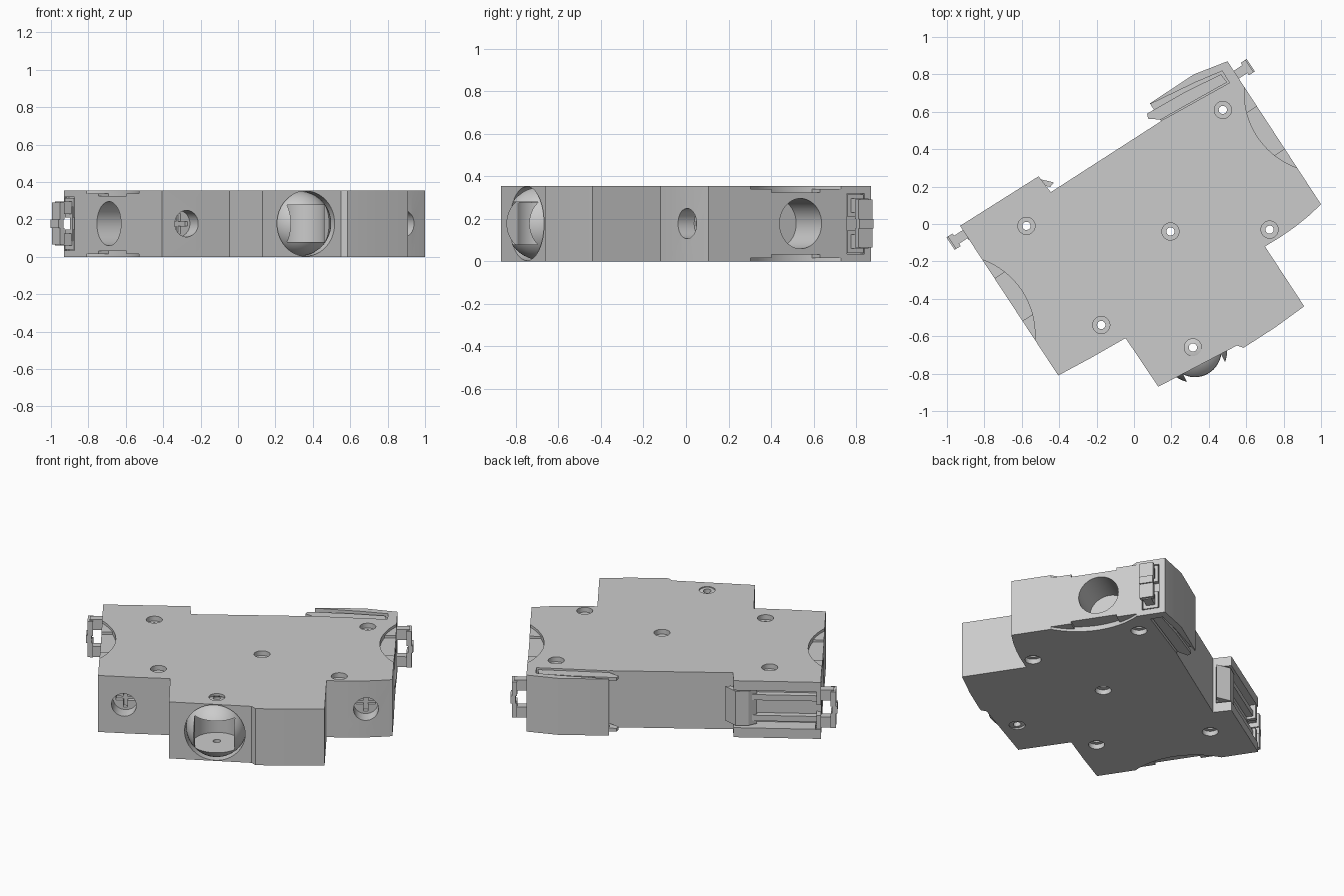
import bpy, bmesh, math
from mathutils import Vector

if "Cube" in bpy.data.objects:
    bpy.data.objects.remove(bpy.data.objects["Cube"])

ANG = math.radians(33.2)
U = Vector((math.cos(ANG), math.sin(ANG), 0))    # along the housing length
V = Vector((-math.sin(ANG), math.cos(ANG), 0))   # toward the rail side
H, MID = 0.355, 0.1775


def prism(name, pts, z0, z1):
    bm = bmesh.new()
    f = bm.faces.new([bm.verts.new((x, y, z0)) for x, y in pts])
    up = bmesh.ops.extrude_face_region(bm, geom=[f])
    bmesh.ops.translate(bm, vec=(0, 0, z1 - z0),
                        verts=[v for v in up["geom"] if isinstance(v, bmesh.types.BMVert)])
    bmesh.ops.recalc_face_normals(bm, faces=bm.faces[:])
    me = bpy.data.meshes.new(name)
    bm.to_mesh(me)
    bm.free()
    ob = bpy.data.objects.new(name, me)
    bpy.context.collection.objects.link(ob)
    return ob


def box(name, c, su, sv, z0, z1, u=U):
    c, u = Vector((c[0], c[1], 0)), u.normalized()
    v = Vector((-u.y, u.x, 0))
    corners = [c + u * su / 2 * a + v * sv / 2 * b for a, b in ((-1, -1), (1, -1), (1, 1), (-1, 1))]
    return prism(name, [(p.x, p.y) for p in corners], z0, z1)


def cyl(name, c, axis, r, d, n=40):
    bpy.ops.mesh.primitive_cylinder_add(vertices=n, radius=r, depth=d, location=c,
                                        rotation=Vector(axis).to_track_quat('Z', 'Y').to_euler())
    bpy.context.object.name = name
    return bpy.context.object


def ball(name, c, r):
    bpy.ops.mesh.primitive_uv_sphere_add(segments=48, ring_count=24, radius=r, location=c)
    bpy.context.object.name = name
    return bpy.context.object


def cut(target, *tools):
    for t in tools:
        bpy.context.view_layer.objects.active = target
        m = target.modifiers.new("cut", 'BOOLEAN')
        m.operation, m.solver, m.object = 'DIFFERENCE', 'EXACT', t
        bpy.ops.object.modifier_apply(modifier=m.name)
        bpy.data.objects.remove(t, do_unlink=True)


# housing
housing = prism("housing", [
    (-.93, -.01), (-.51, .255), (-.445, .17), (.145, .55), (.085, .645), (.32, .80), (.50, .87),
    (1.0, .105), (.93, .04), (.855, -.02), (.775, -.075), (.70, -.12), (.91, -.44), (.755, -.553),
    (.62, -.64), (.585, -.662), (.55, -.65), (.13, -.87), (-.045, -.61), (-.225, -.713), (-.405, -.81)], 0, H)

# shallow arc recesses on both faces beside each cable entry
for mid, out in (((-.67, -.405), -U), ((.73, .515), U)):
    half, sag = .255, .085
    R = (half ** 2 + sag ** 2) / (2 * sag)
    for lim, dep in ((half, .016), (.135, .031)):
        ts = [lim * (i / 12 - 1) for i in range(25)]
        loc = [(t, math.sqrt(max(R * R - t * t, 0)) - R + sag) for t in ts]
        loc += [(lim, -.05), (-lim, -.05)]
        pts = [Vector((*mid, 0)) + V * t - out * d for t, d in loc]
        pts = [(p.x, p.y) for p in pts]
        cut(housing, prism("c", pts, H - dep, H + .1), prism("c", pts, -.1, dep))

# cable entries
for x, y in ((-.69, -.376), (.718, .54)):
    cut(housing, cyl("c", (x, y, MID), U, .118, .44))

# terminal screws sunk in the shoulders
for i, (x, y, n) in enumerate(((-.275, -.74, Vector((.49, -.87, 0))), (.885, .007, Vector((.58, -.81, 0))))):
    p = Vector((x, y, MID))
    cut(housing, cyl("c", p, n, .071, .26))
    q = p - n * .115
    screw = cyl(f"terminal_screw_{i}", q, n, .071, .05)
    f = q + n * .025
    cut(screw, box("c", f, .05, .11, MID - .012, MID + .012, n), box("c", f, .05, .024, MID - .055, MID + .055, n))

# ball shaped toggle seat and toggle
N = Vector((.464, -.886, 0)).normalized()
C = Vector((.325, -.676, MID))
cut(housing, ball("c", C, .1745), cyl("c", C + N * .15, N, .174, .3, 48))
toggle = ball("toggle", C, .1735)
z0, z1 = .08, .278
cut(toggle, cyl("c", C, (0, 0, 1), .135, z1 - z0), box("c", C + N * .11, .22, .23, z0, z1, N))

# rivet holes through the housing
for x, y in ((-.575, -.01), (.195, -.04), (.725, -.03), (.475, .61), (-.175, -.54), (.315, -.66)):
    for z in (0, H):
        cut(housing, cyl("c", (x, y, z), (0, 0, 1), .046, .06, 32))
    cut(housing, cyl("c", (x, y, MID), (0, 0, 1), .022, 1, 24))
cut(toggle, cyl("c", (.315, -.66, MID), (0, 0, 1), .022, 1, 24))

# fixed rail hooks set into both faces
recess = [(.06, .59), (.075, .635), (.33, .758), (.472, .818), (.51, .755), (.187, .575), (.1, .53)]
hook = [(.075, .563), (.07, .59), (.28, .71), (.465, .80), (.498, .758), (.187, .583), (.144, .558)]
for label, a, b, c, d in (("top", H - .028, H + .1, H - .028, H - .008), ("bottom", -.1, .028, .008, .028)):
    cut(housing, prism("c", recess, a, b))
    prism(f"rail_hook_{label}", hook, c, d)

# sliding rail latch in its channel
edge = Vector((-.42, -.265, 0)).normalized() * -1
inn = Vector((edge.y, -edge.x, 0))
face = Vector((-.72, .1225, 0))
cut(housing, box("c", face, .68, .18, .06, .295, edge))
box("latch_plate", face + inn * .075, .50, .028, .085, .27, edge)
for i, z in enumerate((.095, .225)):
    box(f"latch_rail_{i}", face + inn * .045 - edge * .02, .44, .045, z, z + .035, edge)
prism("latch_head", [(-.60, .15), (-.575, .20), (-.515, .243), (-.428, .222), (-.448, .198),
                     (-.47, .203), (-.46, .17), (-.50, .145)], .07, .285)

# end clips on both sides
for side, base, out in (("left", (-.901, -.053), -U), ("right", (.545, .797), U)):
    b = Vector((*base, 0))
    cut(housing, box("c", b, .06, .10, .035, .32))
    for k, (za, zb) in enumerate(((.06, .125), (.23, .295))):
        box(f"{side}_clip_arm_{k}", b + out * .025, .10, .05, za, zb)
        box(f"{side}_clip_foot_{k}", b - out * .012, .025, .09, max(za - .02, .04), min(zb + .02, .315))
    for k, (za, zb, o) in enumerate(((.065, .155, .072), (.155, .2, .08), (.2, .29, .072))):
        box(f"{side}_clip_plate_{k}", b + out * o, .03, .08, za, zb)

# smooth curved parts, keep hard edges
bpy.ops.object.select_all(action='SELECT')
bpy.context.view_layer.objects.active = housing
bpy.ops.object.shade_smooth_by_angle(angle=math.radians(20))
